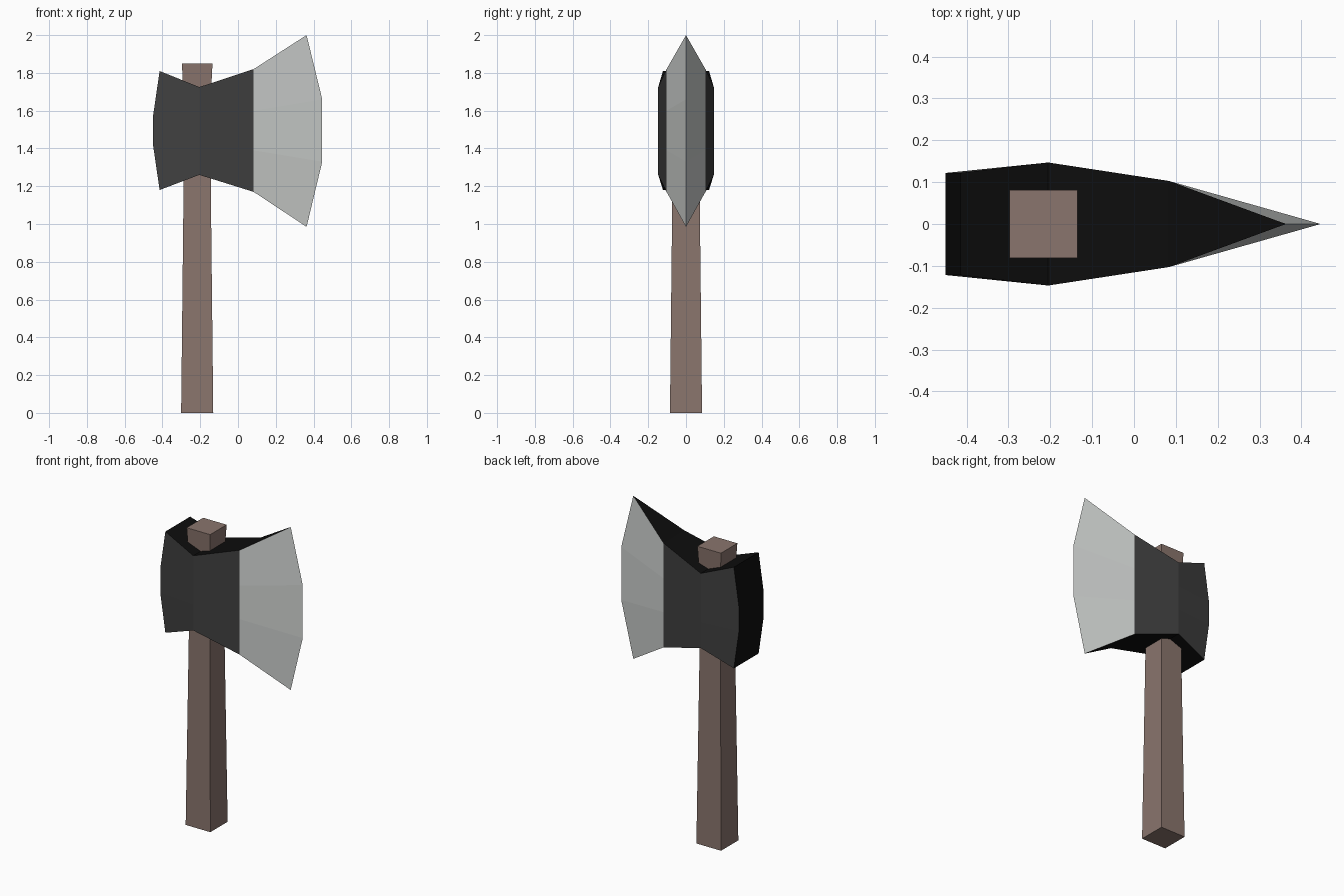
import bpy
import bmesh

if "Cube" in bpy.data.objects:
    bpy.data.objects.remove(bpy.data.objects["Cube"])


def srgb(r, g, b):
    f = lambda c: c / 12.92 if c <= 0.04045 else ((c + 0.055) / 1.055) ** 2.4
    return (f(r / 255), f(g / 255), f(b / 255), 1.0)


def material(name, rgb):
    m = bpy.data.materials.new(name)
    m.diffuse_color = srgb(*rgb)
    m.use_nodes = True
    m.node_tree.nodes["Principled BSDF"].inputs["Base Color"].default_value = m.diffuse_color
    return m


wood = material("brown_wood", (138, 117, 109))
iron = material("dark_grey_iron", (64, 64, 64))
black = material("black_iron", (13, 13, 13))
steel = material("bright_steel", (207, 210, 208))


def finish(name, bm, mats):
    bmesh.ops.recalc_face_normals(bm, faces=bm.faces)
    mesh = bpy.data.meshes.new(name)
    bm.to_mesh(mesh)
    bm.free()
    for m in mats:
        mesh.materials.append(m)
    obj = bpy.data.objects.new(name, mesh)
    bpy.context.collection.objects.link(obj)
    return obj


# Handle: square rings, slightly waisted inside the head
bm = bmesh.new()
rings = []
for z, h in [(0, 0.085), (1.2, 0.072), (1.65, 0.071), (1.85, 0.081)]:
    rings.append([bm.verts.new((-0.216 + sx * h, sy * h, z))
                  for sx, sy in [(-1, -1), (1, -1), (1, 1), (-1, 1)]])
for a, b in zip(rings, rings[1:]):
    for i in range(4):
        j = (i + 1) % 4
        bm.faces.new((a[i], a[j], b[j], b[i]))
bm.faces.new(rings[0])
bm.faces.new(rings[-1])
finish("handle", bm, [wood])

# Head: cross-sections from poll to cutting edge
# (x at corners, x at middle, half thickness, four heights)
sections = [
    (-0.415, -0.45, 0.122, (1.18, 1.42, 1.57, 1.81)),
    (-0.205, -0.205, 0.147, (1.26, 1.42, 1.57, 1.725)),
    (0.083, 0.083, 0.103, (1.17, 1.39, 1.60, 1.82)),
    (0.363, 0.446, 0.0, (0.985, 1.33, 1.66, 2.0)),
]
IRON, BLACK, STEEL = 0, 1, 2
bm = bmesh.new()
grid = {}
for i, (xc, xm, y, zs) in enumerate(sections):
    for k, z in enumerate(zs):
        x = xc if k in (0, 3) else xm
        for s in (-1, 1):
            # both sides share the vertices of the cutting edge
            if y == 0 and s == 1:
                grid[i, k, s] = grid[i, k, -1]
            else:
                grid[i, k, s] = bm.verts.new((x, s * y, z))


def face(keys, mat):
    verts = list(dict.fromkeys(grid[k] for k in keys))
    bm.faces.new(verts).material_index = mat


for i in range(3):
    # side cheeks, steel on the bevel
    for s in (-1, 1):
        for k in range(3):
            face([(i, k, s), (i + 1, k, s), (i + 1, k + 1, s), (i, k + 1, s)],
                 STEEL if i == 2 else IRON)
    # underside and top
    for k in (0, 3):
        face([(i, k, -1), (i + 1, k, -1), (i + 1, k, 1), (i, k, 1)], BLACK)
# poll
for k in range(3):
    face([(0, k, -1), (0, k, 1), (0, k + 1, 1), (0, k + 1, -1)], BLACK)
finish("axe_head", bm, [iron, black, steel])
